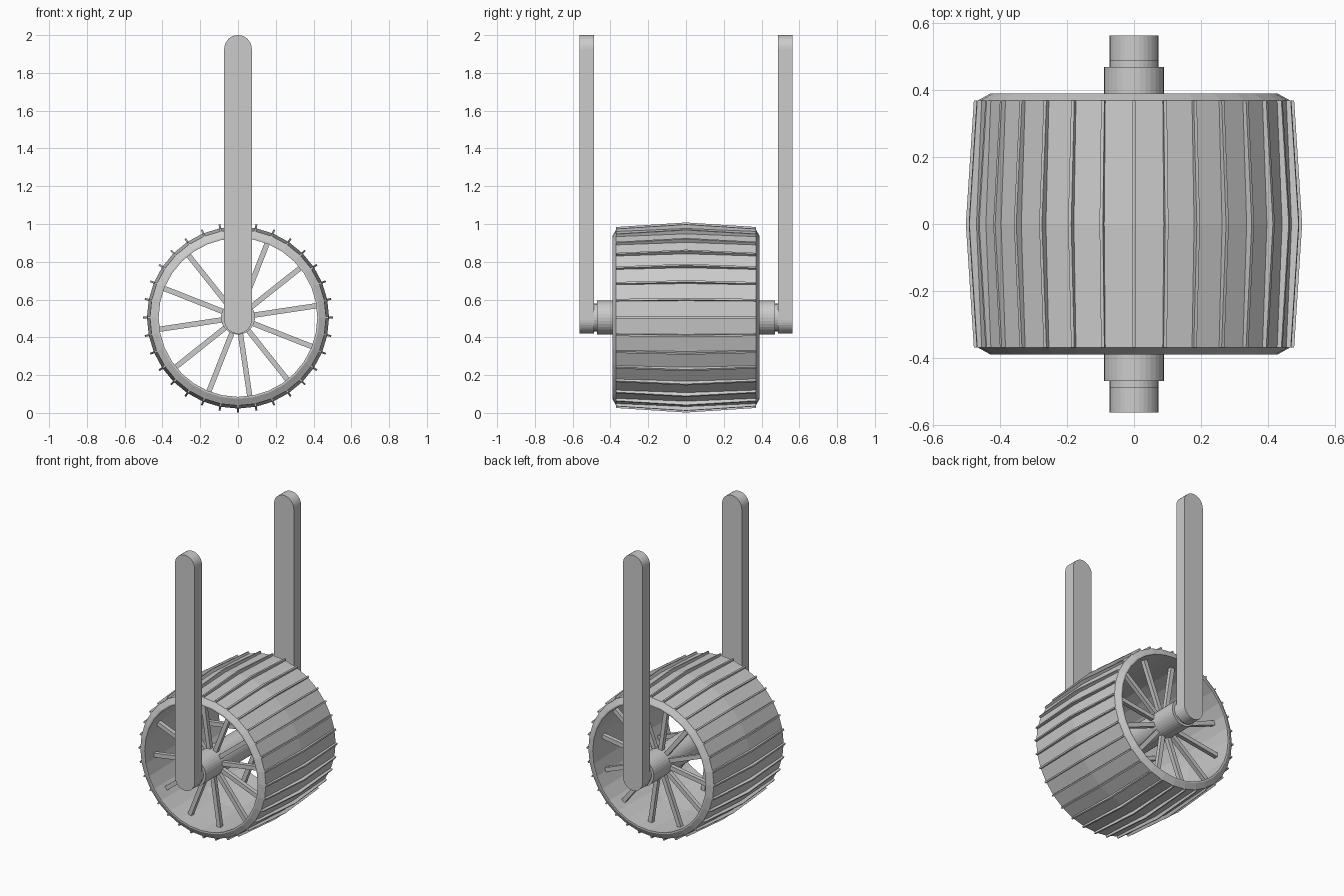
import bpy, bmesh, math
from mathutils import Matrix

if "Cube" in bpy.data.objects:
    bpy.data.objects.remove(bpy.data.objects["Cube"], do_unlink=True)

AXLE_Z = 0.505
SIDES = 32

grey = bpy.data.materials.new("plain_grey")
grey.use_nodes = True
colour = (0.6, 0.6, 0.6, 1)
grey.diffuse_color = colour
grey.node_tree.nodes["Principled BSDF"].inputs["Base Color"].default_value = colour


def finish(name, bm, z=AXLE_Z):
    bmesh.ops.recalc_face_normals(bm, faces=bm.faces)
    mesh = bpy.data.meshes.new(name)
    bm.to_mesh(mesh)
    bm.free()
    mesh.materials.append(grey)
    obj = bpy.data.objects.new(name, mesh)
    obj.location.z = z
    bpy.context.collection.objects.link(obj)
    return obj


def lathe(name, profile):
    """Spin a closed (radius, y) profile around the y axis."""
    bm = bmesh.new()
    rings = []
    for i in range(SIDES):
        a = math.tau * i / SIDES
        rings.append([bm.verts.new((r * math.cos(a), y, r * math.sin(a))) for r, y in profile])
    n = len(profile)
    for i in range(SIDES):
        a, b = rings[i], rings[(i + 1) % SIDES]
        for j in range(n):
            k = (j + 1) % n
            bm.faces.new((a[j], a[k], b[k], b[j]))
    return finish(name, bm)


def prism(bm, outline, y0, y1):
    """Extrude an (x, z) outline along y."""
    face = bm.faces.new([bm.verts.new((x, y0, z)) for x, z in outline])
    ext = bmesh.ops.extrude_face_region(bm, geom=[face])["geom"]
    verts = [v for v in ext if isinstance(v, bmesh.types.BMVert)]
    bmesh.ops.translate(bm, verts=verts, vec=(0, y1 - y0, 0))


def cylinder(name, radius, y0, y1):
    bm = bmesh.new()
    ring = [(radius * math.cos(math.tau * i / SIDES), radius * math.sin(math.tau * i / SIDES))
            for i in range(SIDES)]
    prism(bm, ring, y0, y1)
    return finish(name, bm)


# Barrel-shaped hollow drum with chamfered rims
half = [(0.482, 0), (0.466, 0.37), (0.43, 0.39), (0.42, 0.39), (0.432, 0)]
lathe("drum", half + [(r, -y) for r, y in half[3:0:-1]])

# Thin treads bent in the middle to follow the drum
bm = bmesh.new()
tread = [(0.503, 0), (0.479, 0.37), (0.455, 0.37), (0.465, 0), (0.455, -0.37), (0.479, -0.37)]
for i in range(SIDES):
    turn = Matrix.Rotation(math.tau * i / SIDES, 4, 'Y')
    left, right = [[bm.verts.new(turn @ Matrix.Translation((r, y, s)).translation)
                    for r, y in tread] for s in (-0.005, 0.005)]
    for a in (left, right):
        bm.faces.new((a[0], a[1], a[2], a[3]))
        bm.faces.new((a[0], a[3], a[4], a[5]))
    for j in range(6):
        k = (j + 1) % 6
        bm.faces.new((left[j], left[k], right[k], right[j]))
finish("treads", bm)

# Central hub
cylinder("hub", 0.09, -0.47, 0.47)

# Spokes, pins and arms on both sides
for side, label in ((-1, "front"), (1, "back")):
    bm = bmesh.new()
    for i in range(12):
        turn = Matrix.Rotation(-math.radians(8.5 + 30 * i), 4, 'Y')
        place = turn @ Matrix.Translation((0.2525, side * 0.28, 0))
        bmesh.ops.create_cube(bm, size=1, matrix=place @ Matrix.Diagonal((0.345, 0.028, 0.028, 1)))
    finish(label + "_spokes", bm)

    cylinder(label + "_pin", 0.073, side * 0.46, side * 0.5)

    # Upright arm with rounded ends
    w, low, high, steps = 0.073, 0.493, 1.927, 16
    outline = []
    for centre, start in ((high, 0), (low, math.pi)):
        for i in range(steps + 1):
            a = start + math.pi * i / steps
            outline.append((w * math.cos(a), centre + w * math.sin(a)))
    bm = bmesh.new()
    prism(bm, outline, side * 0.487, side * 0.564)
    finish(label + "_arm", bm, 0)
